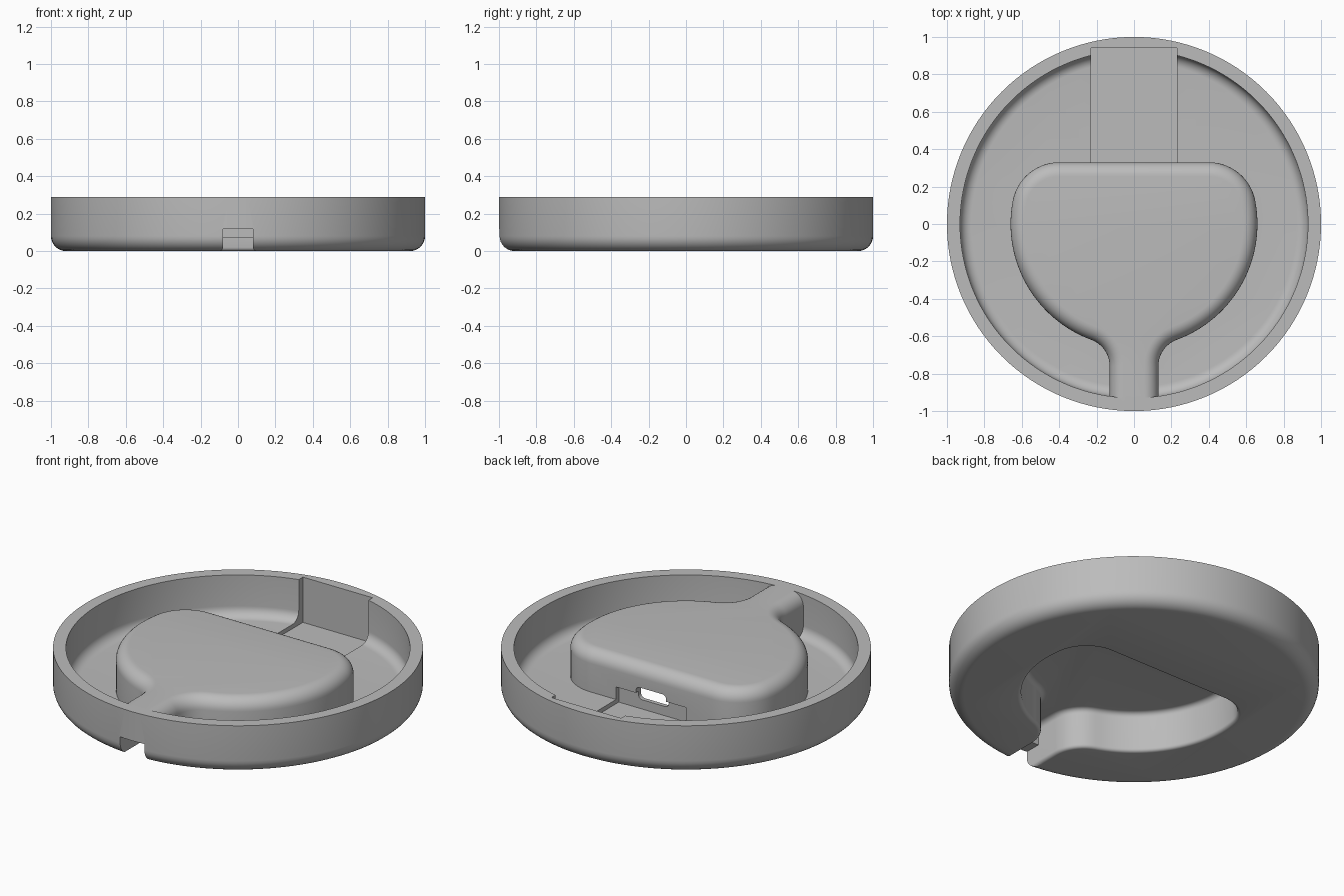
import bpy, bmesh
from math import sin, cos, pi, sqrt, atan2, hypot
from mathutils import Vector

cube = bpy.data.objects.get("Cube")
if cube:
    bpy.data.objects.remove(cube, do_unlink=True)

grey = bpy.data.materials.new("plain grey")
grey.use_nodes = True
colour = (0.5, 0.5, 0.5, 1)
grey.diffuse_color = colour
grey.node_tree.nodes["Principled BSDF"].inputs["Base Color"].default_value = colour

RIM = 0.29        # rim and island height
FLOOR = 0.045     # dish floor
RECESS = 0.02     # floor of the rear recess


def arc(cx, cy, r, a0, a1, n):
    return [(cx + r * cos(a0 + (a1 - a0) * i / n),
             cy + r * sin(a0 + (a1 - a0) * i / n)) for i in range(n + 1)]


def finish(name, bm):
    bmesh.ops.recalc_face_normals(bm, faces=bm.faces)
    mesh = bpy.data.meshes.new(name)
    bm.to_mesh(mesh)
    bm.free()
    obj = bpy.data.objects.new(name, mesh)
    bpy.context.collection.objects.link(obj)
    mesh.materials.append(grey)
    return obj


def loft(name, rings):
    """Closed solid through rings with equal point counts."""
    bm = bmesh.new()
    loops = [[bm.verts.new(p) for p in ring] for ring in rings]
    n = len(loops[0])
    for a, b in zip(loops, loops[1:]):
        for i in range(n):
            j = (i + 1) % n
            bm.faces.new((a[i], a[j], b[j], b[i]))
    bm.faces.new(loops[0][::-1])
    bm.faces.new(loops[-1])
    return finish(name, bm)


def disc_ring(r, z, n=128):
    return [(r * cos(2 * pi * i / n), r * sin(2 * pi * i / n), z) for i in range(n)]


def box(name, x, y0, y1, z0, z1, round_by=0):
    bm = bmesh.new()
    bmesh.ops.create_cube(bm, size=1)
    for v in bm.verts:
        v.co = Vector((2 * x * v.co.x, (y0 + y1) / 2 + (y1 - y0) * v.co.y,
                       (z0 + z1) / 2 + (z1 - z0) * v.co.z))
    if round_by:
        edges = [e for e in bm.edges if abs(e.verts[0].co.y - e.verts[1].co.y) > 0.01]
        bmesh.ops.bevel(bm, geom=edges, offset=round_by, segments=5,
                        profile=0.5, affect='EDGES')
    return finish(name, bm)


def island_outline(inset, end_y, z):
    """Round body with a flat back, rounded corners and a narrow neck."""
    big, corner, fillet, neck = 0.66, 0.2526, 0.15, 0.13
    cx, cy = 0.40, 0.33 - corner
    fx = neck + fillet
    fy = -sqrt((big + fillet) ** 2 - fx ** 2)
    a_corner, a_neck = atan2(cy, cx), atan2(fy, fx)
    half = arc(cx, cy, corner - inset, pi / 2, a_corner, 14)
    half += arc(0, 0, big - inset, a_corner, a_neck, 28)[1:]
    half += arc(fx, fy, fillet + inset, a_neck + pi, pi, 10)[1:]
    half.append((neck - inset, end_y))
    full = half + [(-x, y) for x, y in reversed(half)]
    return [(x, y, z) for x, y in full]


def boolean(target, tool, operation):
    mod = target.modifiers.new(tool.name, 'BOOLEAN')
    mod.object, mod.operation, mod.solver = tool, operation, 'EXACT'
    bpy.context.view_layer.update()
    graph = bpy.context.evaluated_depsgraph_get()
    mesh = bpy.data.meshes.new_from_object(target.evaluated_get(graph))
    target.modifiers.clear()
    target.data = mesh
    bpy.data.objects.remove(tool, do_unlink=True)


# Dish: rounded outer base, straight wall, rounded inner corner
rings = [disc_ring(r, z) for r, z in arc(0.92, 0.08, 0.08, -pi / 2, 0, 8)]
rings += [disc_ring(1, RIM), disc_ring(0.93, RIM)]
rings += [disc_ring(r, z) for r, z in arc(0.87, FLOOR + 0.06, 0.06, 0, -pi / 2, 8)]
dish = loft("round_dish", rings)

# Raised island with a rounded top edge
edge = 0.075
rings = [island_outline(0, -0.95, 0.02)]
rings += [island_outline(edge - r, -0.95, z)
          for r, z in arc(0, RIM - edge, edge, 0, pi / 2, 8)]
boolean(dish, loft("island", rings), 'UNION')

# Pocket under the island, with a flared mouth and rounded ceiling edge
wall, flare, roof = 0.05, 0.02, 0.03
rings = [island_outline(wall - flare, -0.9, -0.05)]
rings += [island_outline(wall - flare + flare * sin(t), -0.9, flare - flare * cos(t))
          for t in (0, pi / 8, pi / 4, 3 * pi / 8, pi / 2)]
rings += [island_outline(wall + roof - r, -0.9, z)
          for r, z in arc(0, 0.24 - roof, roof, 0, pi / 2, 5)]
boolean(dish, loft("pocket", rings), 'DIFFERENCE')

# Front cable slot, flared at the bottom
side = [(0.1, -0.05)] + [(0.1 - flare * sin(t), flare - flare * cos(t))
                         for t in (0, pi / 8, pi / 4, 3 * pi / 8, pi / 2)]
side.append((0.08, 0.117))
section = side + [(-x, z) for x, z in reversed(side)]
slot = loft("slot", [[(x, y, z) for x, z in section] for y in (-1.1, -0.87)])
boolean(dish, slot, 'DIFFERENCE')

# Rear recess in floor and rim, shallow notch in the island, socket opening
boolean(dish, box("recess", 0.23, 0.331, 0.94, RECESS, 0.5), 'DIFFERENCE')
boolean(dish, box("notch", 0.23, 0.305, 0.4, RECESS, 0.12), 'DIFFERENCE')
boolean(dish, box("socket", 0.1, 0.2, 0.4, 0.075, 0.158, 0.025), 'DIFFERENCE')

# Smooth shading with sharp creases kept
dish.data.materials.clear()
dish.data.materials.append(grey)
for p in dish.data.polygons:
    p.material_index = 0
bpy.ops.object.select_all(action='DESELECT')
dish.select_set(True)
bpy.context.view_layer.objects.active = dish
bpy.ops.object.shade_smooth_by_angle(angle=pi / 6)
